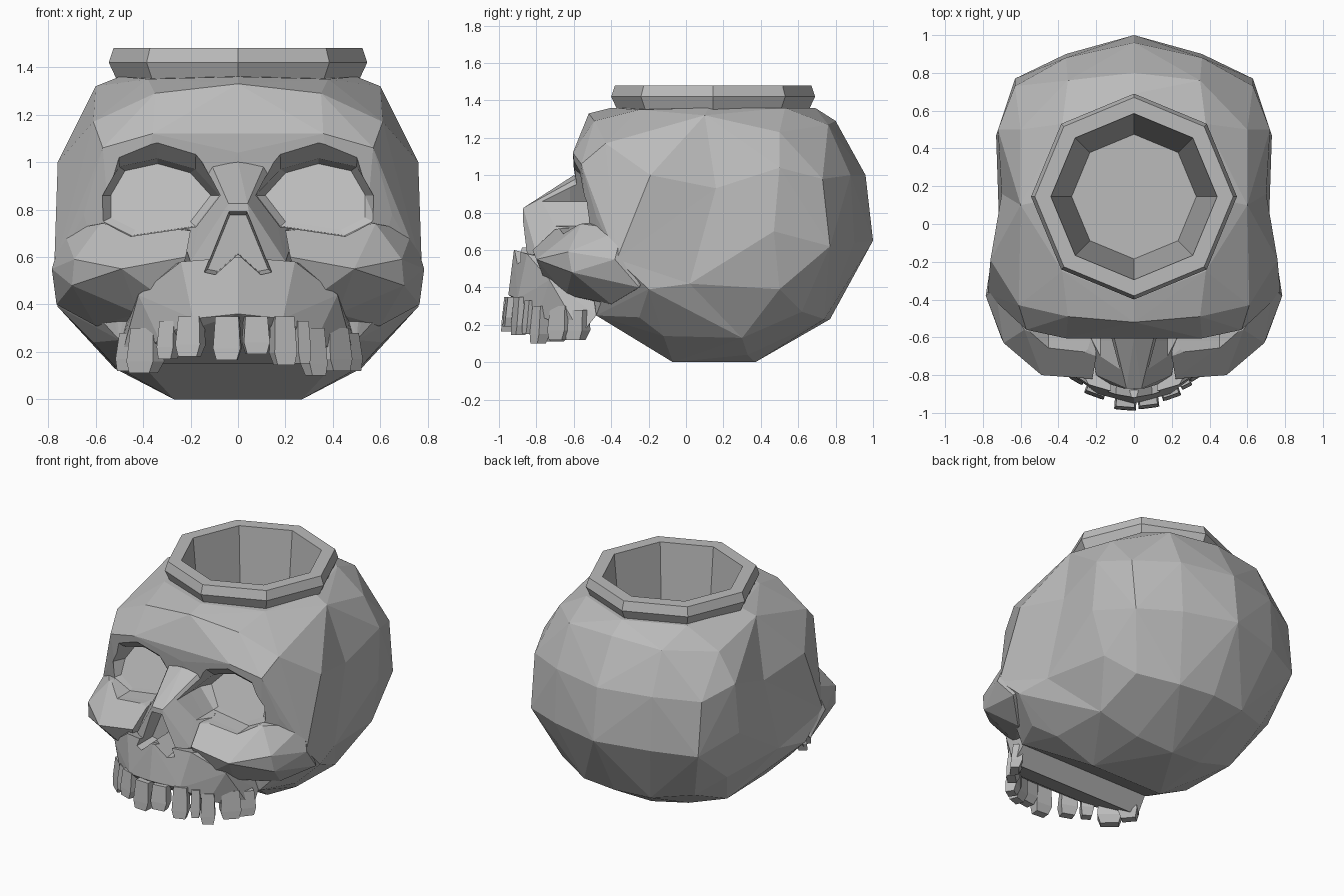
import bpy, bmesh, math
from mathutils import Vector, Matrix

if "Cube" in bpy.data.objects:
    bpy.data.objects.remove(bpy.data.objects["Cube"])

bone = bpy.data.materials.new("bone_grey")
bone.diffuse_color = (0.5, 0.5, 0.5, 1)
bone.use_nodes = True
bone.node_tree.nodes["Principled BSDF"].inputs["Base Color"].default_value = bone.diffuse_color


def finish(bm, name):
    bmesh.ops.recalc_face_normals(bm, faces=bm.faces[:])
    me = bpy.data.meshes.new(name)
    bm.to_mesh(me)
    bm.free()
    me.materials.append(bone)
    ob = bpy.data.objects.new(name, me)
    bpy.context.collection.objects.link(ob)
    return ob


def hull(name, pts, sides=(1, -1)):
    """Faceted convex lump from points, mirrored over x by default."""
    bm = bmesh.new()
    for p in {(s * x, y, z) for x, y, z in pts for s in sides}:
        bm.verts.new(p)
    res = bmesh.ops.convex_hull(bm, input=bm.verts[:])
    junk = set(res["geom_interior"]) | set(res["geom_unused"])
    bmesh.ops.delete(bm, geom=[v for v in junk if isinstance(v, bmesh.types.BMVert)], context='VERTS')
    return finish(bm, name)


def loft(name, rings):
    """Solid through a list of equal-length rings, closed at both ends."""
    bm = bmesh.new()
    vs = [[bm.verts.new(p) for p in r] for r in rings]
    n = len(vs[0])
    for a, b in zip(vs, vs[1:]):
        for i in range(n):
            bm.faces.new((a[i], a[(i + 1) % n], b[(i + 1) % n], b[i]))
    bm.faces.new(vs[0])
    bm.faces.new(vs[-1])
    return finish(bm, name)


def octagon(r, z):
    return [(r * math.cos(k * math.pi / 4), 0.145 + r * math.sin(k * math.pi / 4), z) for k in range(8)]


def outline(pts, y, s, centre, lift=0, slope=0):
    """Outline at depth y, scaled about its centre; lift raises the upper half, slope tilts it."""
    cx, cz = centre
    return [(cx + (x - cx) * s, y + slope * (z - cz), cz + (z - cz) * s + (lift if z > cz + .05 else 0))
            for x, z in pts]


def combine(target, tool, operation):
    m = target.modifiers.new(operation, 'BOOLEAN')
    m.operation, m.solver, m.object = operation, 'EXACT', tool
    bpy.context.view_layer.objects.active = target
    bpy.ops.object.modifier_apply(modifier=m.name)
    bpy.data.objects.remove(tool)


# Cranium with forehead, brow and cheek flanks
skull = hull("skull", [
    (0, -.40, 1.36), (.38, -.25, 1.35), (.50, .12, 1.36), (.38, .53, 1.36), (0, .69, 1.36),
    (0, -.52, 1.33), (.35, -.49, 1.29), (.61, -.43, 1.17), (.60, .10, 1.32),
    (0, .80, 1.29), (.35, .76, 1.27), (.60, .50, 1.23),
    (0, -.60, 1.04), (.36, -.605, 1.12), (.57, -.56, 1.06), (.65, -.48, .78),
    (.76, -.19, 1.0), (.79, .16, .93), (.72, .50, 1.04), (.63, .73, .98), (.36, .88, 1.0), (0, .96, 1.0),
    (.73, .47, .70), (.63, .77, .62), (.36, .90, .64), (0, 1.0, .65),
    (.745, -.33, .72), (.775, -.37, .55), (.76, -.20, .39), (.785, .02, .42), (.61, -.25, .24),
    (.66, .50, .39), (.50, .62, .27), (.25, .74, .23), (0, .77, .23),
    (.52, .30, .13), (.25, .33, .04), (0, .37, 0), (.27, -.07, 0), (.52, -.12, .14), (.50, -.48, .25)])
# Hollow flanks
for v in skull.data.vertices:
    for y, z, x in ((.16, .93, .70), (.02, .42, .715)):
        if abs(v.co.y - y) < .001 and abs(v.co.z - z) < .001:
            v.co.x = math.copysign(x, v.co.x)

# Nose bridge
combine(skull, hull("bridge", [
    (0, -.60, 1.0), (.11, -.58, .985), (.04, -.87, .825), (.20, -.80, .58), (.24, -.60, .70),
    (.12, -.45, .95), (.20, -.45, .40), (.08, -.88, .56)]), 'UNION')

# Cheekbones
for s in (1, -1):
    combine(skull, hull("cheek", [
        (.22, -.82, .60), (.49, -.80, .55), (.69, -.63, .59), (.70, -.61, .48), (.785, -.38, .55),
        (.765, -.25, .40), (.58, -.56, .74), (.20, -.70, .71), (.45, -.65, .68),
        (.22, -.45, .73), (.50, -.45, .76), (.735, -.34, .71), (.60, -.40, .31), (.30, -.40, .30),
        (.60, -.15, .60), (.42, -.64, .36), (.28, -.74, .40)],
        (s,)), 'UNION')

# Upper jaw
combine(skull, hull("jaw", [
    (.24, -.85, .58), (0, -.92, .60), (0, -.95, .36), (.19, -.90, .34), (.33, -.79, .25),
    (.50, -.56, .15), (.49, -.48, .25), (.42, -.50, .50), (.42, -.73, .44), (.12, -.60, .26)]), 'UNION')

# Neck ring on top, then the tapered pot cavity
combine(skull, loft("ring", [octagon(.48, 1.30), octagon(.51, 1.345), octagon(.545, 1.42),
                             octagon(.525, 1.48)]), 'UNION')
combine(skull, loft("cavity", [octagon(.33, .28), octagon(.44, 1.48), octagon(.45, 1.6)]), 'DIFFERENCE')

# Eye sockets: overhanging brow above, sloping floor inside
eye = [(.57, .86), (.50, .98), (.34, 1.015), (.18, .97), (.08, .86), (.18, .73), (.45, .69), (.57, .75)]
for s in (1, -1):
    side = [(s * x, z) for x, z in eye]
    c = (s * .33, .86)
    combine(skull, loft("socket", [outline(side, -1.1, 1.02, c, .08), outline(side, -.62, 1.02, c, .08),
                                   outline(side, -.52, 1.0, c),
                                   outline(side, -.45, .86, c, 0, .4)]), 'DIFFERENCE')

# Nose opening with a notched floor
nose = [(-.04, .80), (.04, .80), (.15, .53), (.10, .52), (0, .61), (-.10, .52), (-.15, .53)]
combine(skull, loft("nostril", [outline(nose, -1.1, 1.1, (0, .65)), outline(nose, -.74, .85, (0, .65))]),
        'DIFFERENCE')
skull.name = "skull_pot"

# Teeth along the jaw arc: x, y, bottom z, top z, width
teeth = [(-.045, -.945, .165, .35, .115), (.075, -.935, .19, .35, .11), (.19, -.885, .145, .35, .10),
         (-.20, -.875, .18, .35, .11), (-.29, -.80, .17, .33, .08), (.265, -.83, .15, .33, .06),
         (.32, -.78, .10, .30, .09), (-.39, -.70, .11, .30, .15), (.41, -.67, .12, .30, .13),
         (-.45, -.59, .12, .28, .12), (.46, -.58, .12, .28, .12)]
for i, (x, y, z0, z1, w) in enumerate(teeth):
    turn = Matrix.Rotation(math.atan2(x * 1.6, -y), 4, 'Z')
    rings = []
    for z, k, d in ((z0, .75, -.02), (z0 + .05, 1.0, -.01), (z1, .85, 0)):
        h, t = w * k / 2, .045 * k
        rings.append([Vector((x, y, z)) + turn @ Vector((a, b + d, 0))
                      for a, b in ((-h, -t * .6), (h, -t * .6), (h, t), (-h, t))])
    loft(f"tooth_{i + 1}", rings)
